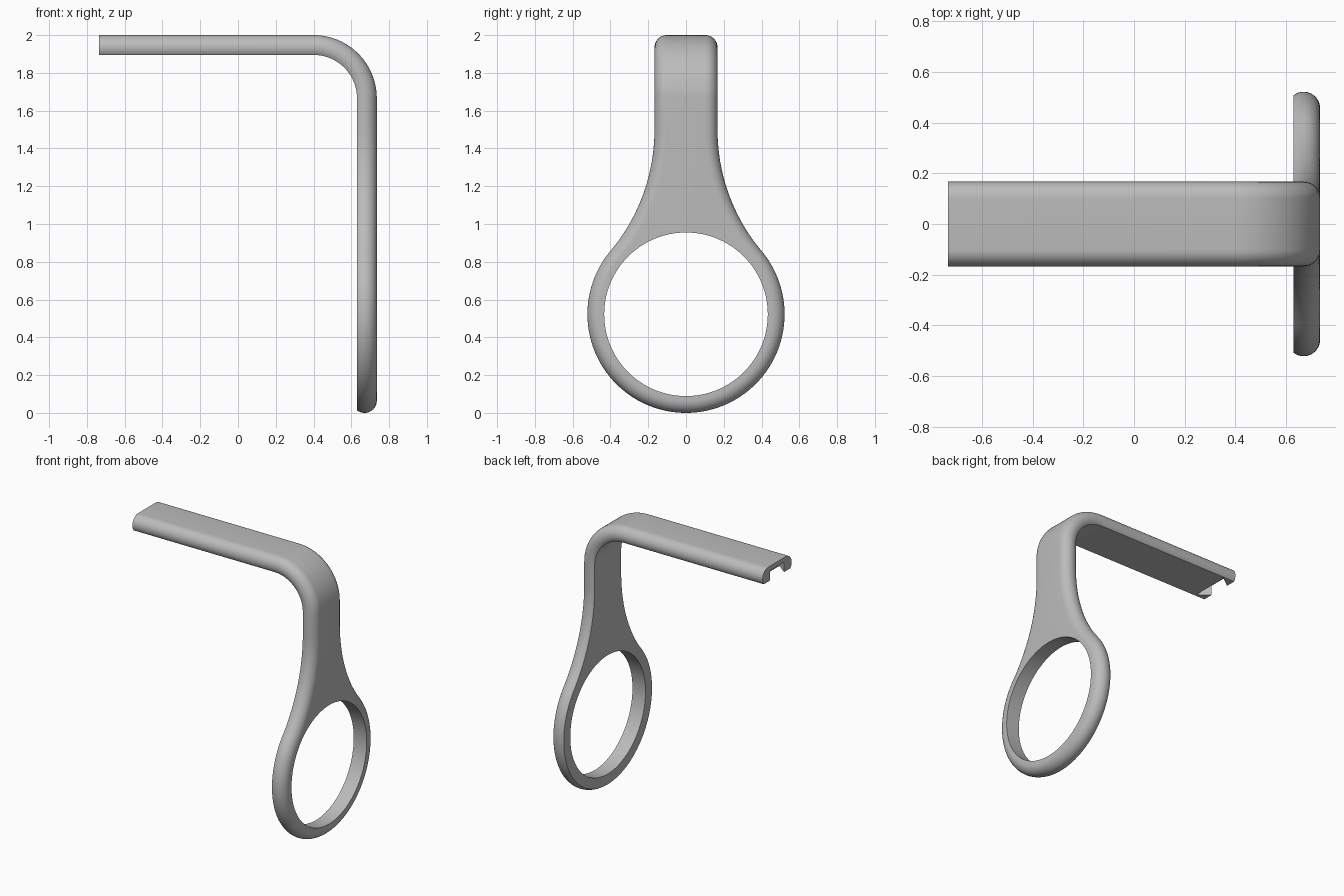
import bpy, bmesh
from math import sin, cos, acos, pi, radians

cube = bpy.data.objects.get("Cube")
if cube:
    bpy.data.objects.remove(cube, do_unlink=True)

grey = bpy.data.materials.new("plain_grey")
grey.use_nodes = True
tone = (0.5, 0.5, 0.5, 1)
grey.diffuse_color = tone
grey.node_tree.nodes["Principled BSDF"].inputs["Base Color"].default_value = tone

FACE_X, TOP, END_X = 0.735, 2.0, -0.735   # outer faces and arm tip
THICK, ROUND, HALF = 0.105, 0.065, 0.167  # strip section
RING_R, HOLE_R, RING_Z = 0.522, 0.433, 0.522
BEND = 0.335                              # outer bend radius
JOIN = radians(40)                        # where neck meets ring
NECK_R = (RING_R * cos(JOIN) - HALF) / (1 - cos(JOIN))
NECK_Y = HALF + NECK_R
NECK_Z = RING_Z + (RING_R + NECK_R) * sin(JOIN)

# Rounded edge as (inset, depth) pairs, from outer flat to inner flat
last = acos((ROUND - THICK) / ROUND)
edge = [(ROUND * (1 - sin(last * i / 14)), ROUND * (1 - cos(last * i / 14)))
        for i in range(15)]


def upright(y, z, depth):
    return (FACE_X - depth, y, z)


def hole_point(a, depth):
    return upright(HOLE_R * cos(a), RING_Z + HOLE_R * sin(a), depth)


def section(core, rim):
    """Core on the outer face, rounded rim, core on the inner face."""
    return [core(0)] + [rim(d, h) for d, h in edge] + [core(THICK)]


rows = []
# Ring
for i in range(49):
    a = -pi / 2 + (JOIN + pi / 2) * i / 48
    rows.append(section(
        lambda h: hole_point(a, h),
        lambda d, h: upright((RING_R - d) * cos(a), RING_Z + (RING_R - d) * sin(a), h)))
# Flared neck, fanned from the top of the hole
for i in range(1, 21):
    t = i / 20
    a = JOIN + (pi / 2 - JOIN) * t
    b = JOIN * (1 - t)
    rows.append(section(
        lambda h: hole_point(a, h),
        lambda d, h: upright(NECK_Y - (NECK_R + d) * cos(b), NECK_Z - (NECK_R + d) * sin(b), h)))
hole_rows = len(rows)
# Bend
for i in range(25):
    a = pi / 2 * i / 24

    def bent(y, h):
        return (FACE_X - BEND + (BEND - h) * cos(a), y, TOP - BEND + (BEND - h) * sin(a))
    rows.append(section(lambda h: bent(0, h), lambda d, h: bent(HALF - d, h)))
# Arm tip
rows.append(section(lambda h: (END_X, 0, TOP - h), lambda d, h: (END_X, HALF - d, TOP - h)))

# Skin the half body
bm = bmesh.new()
grid = [[bm.verts.new(p) for p in row] for row in rows]
for r in range(len(grid) - 1):
    a, b = grid[r], grid[r + 1]
    for k in range(len(a) - 1):
        bm.faces.new((a[k], a[k + 1], b[k + 1], b[k]))
    if r < hole_rows - 1:
        bm.faces.new((a[-1], a[0], b[0], b[-1]))
bm.faces.new(grid[-1])
bmesh.ops.recalc_face_normals(bm, faces=bm.faces)
# The half shell is open at the middle, so check its facing by the arm's top
bm.faces.ensure_lookup_table()
top_face = max(bm.faces, key=lambda f: f.calc_center_median().z)
if top_face.normal.z < 0:
    bmesh.ops.reverse_faces(bm, faces=bm.faces)


def make_object(name, bm):
    mesh = bpy.data.meshes.new(name)
    bm.to_mesh(mesh)
    bm.free()
    mesh.materials.append(grey)
    obj = bpy.data.objects.new(name, mesh)
    bpy.context.collection.objects.link(obj)
    return obj


bracket = make_object("ring_bracket", bm)

# Dovetail notch under the arm tip
bm = bmesh.new()
plan = [(-0.02, 0.065), (0.08, 0.14), (0.08, -0.14), (-0.02, -0.065)]
base = bm.faces.new([bm.verts.new((END_X + x, y, TOP - THICK - 0.05)) for x, y in plan])
up = bmesh.ops.extrude_face_region(bm, geom=[base])["geom"]
bmesh.ops.translate(bm, vec=(0, 0, 0.12), verts=[v for v in up if isinstance(v, bmesh.types.BMVert)])
bmesh.ops.recalc_face_normals(bm, faces=bm.faces)
cutter = make_object("notch_cutter", bm)
cutter.hide_render = True

mirror = bracket.modifiers.new("mirror", 'MIRROR')
mirror.use_axis = (False, True, False)
mirror.merge_threshold = 0.0005
notch = bracket.modifiers.new("notch", 'BOOLEAN')
notch.operation = 'DIFFERENCE'
notch.solver = 'EXACT'
notch.object = cutter

bpy.ops.object.select_all(action='DESELECT')
bracket.select_set(True)
bpy.context.view_layer.objects.active = bracket
for name in ("mirror", "notch"):
    bpy.ops.object.modifier_apply(modifier=name)
bpy.data.objects.remove(cutter, do_unlink=True)
bpy.ops.object.shade_smooth_by_angle(angle=radians(30))
